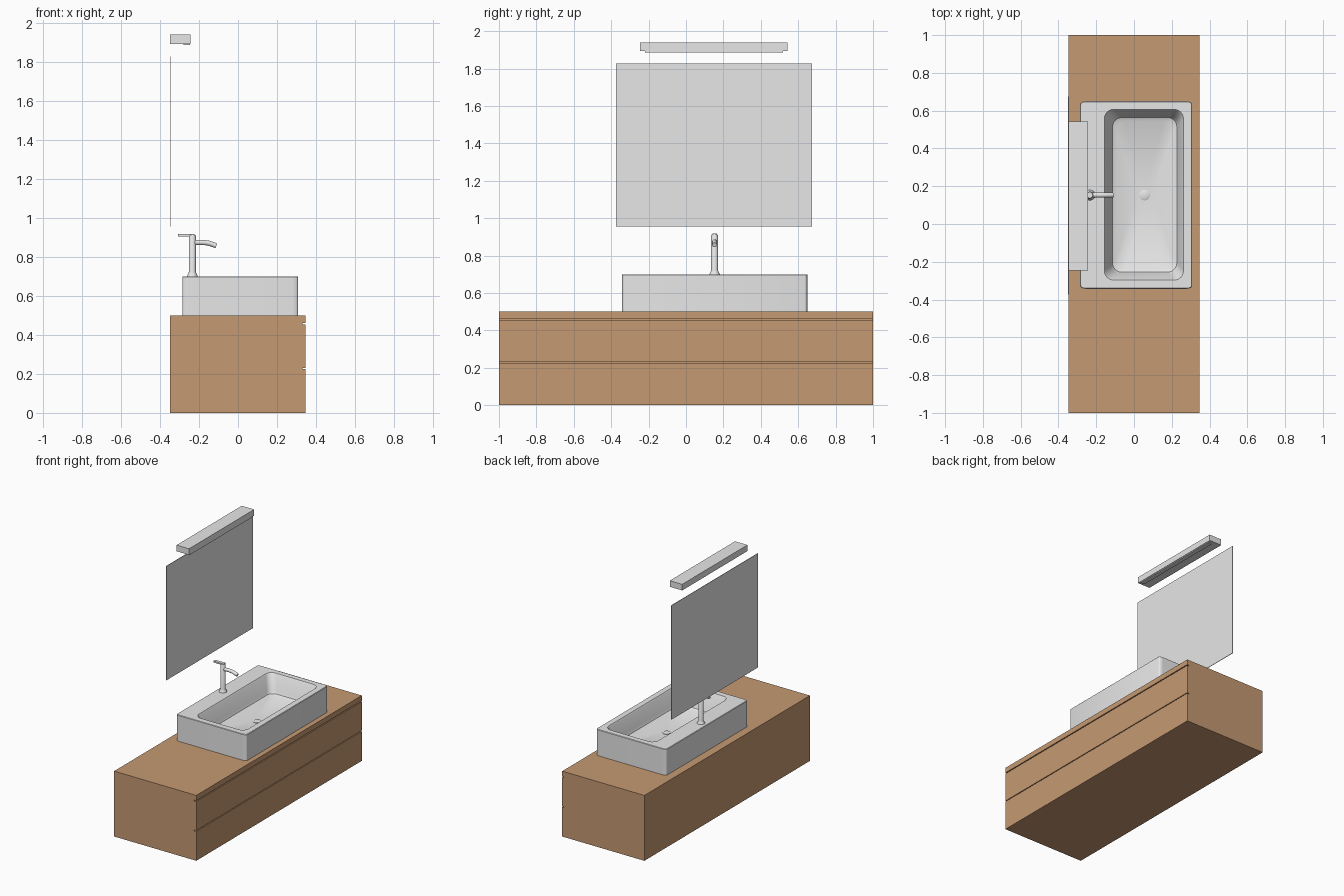
import bpy, bmesh, math
from mathutils import Vector

if "Cube" in bpy.data.objects:
    bpy.data.objects.remove(bpy.data.objects["Cube"])


def material(name, rgb):
    m = bpy.data.materials.new(name)
    m.diffuse_color = (*rgb, 1)
    m.use_nodes = True
    m.node_tree.nodes["Principled BSDF"].inputs["Base Color"].default_value = m.diffuse_color
    return m


WOOD = material("warm_wood", (0.56, 0.32, 0.17))
GREY = material("pale_grey", (0.8, 0.8, 0.8))
CY = 0.153  # shared centre line of basin, tap, mirror and lamp


def finish(name, bm, mat, smooth=False):
    bmesh.ops.recalc_face_normals(bm, faces=bm.faces)
    me = bpy.data.meshes.new(name)
    bm.to_mesh(me)
    bm.free()
    me.materials.append(mat)
    ob = bpy.data.objects.new(name, me)
    bpy.context.collection.objects.link(ob)
    if smooth:
        bpy.ops.object.select_all(action='DESELECT')
        ob.select_set(True)
        bpy.context.view_layer.objects.active = ob
        bpy.ops.object.shade_smooth_by_angle(angle=math.radians(35))
    return ob


def box(name, lo, hi, mat):
    bm = bmesh.new()
    bmesh.ops.create_cube(bm, size=1)
    for v in bm.verts:
        v.co = [(a + b) / 2 + c * (b - a) for a, b, c in zip(lo, hi, v.co)]
    return finish(name, bm, mat)


def loft(name, rings, mat):
    """Skin a list of equal-length point rings and cap both ends."""
    bm = bmesh.new()
    loops = [[bm.verts.new(p) for p in r] for r in rings]
    n = len(loops[0])
    for a, b in zip(loops, loops[1:]):
        for i in range(n):
            j = (i + 1) % n
            bm.faces.new((a[i], a[j], b[j], b[i]))
    bm.faces.new(loops[0][::-1])
    bm.faces.new(loops[-1])
    return finish(name, bm, mat, True)


def rounded_rect(x0, x1, y0, y1, z, rx, ry, seg=6):
    pts = []
    for k, (cx, cy) in enumerate([(x1 - rx, y1 - ry), (x0 + rx, y1 - ry),
                                  (x0 + rx, y0 + ry), (x1 - rx, y0 + ry)]):
        for s in range(seg + 1):
            a = math.pi / 2 * (k + s / seg)
            pts.append((cx + rx * math.cos(a), cy + ry * math.sin(a), z))
    return pts


def lathe(name, x, y, profile, mat, n=24):
    return loft(name, [[(x + r * math.cos(2 * math.pi * i / n),
                         y + r * math.sin(2 * math.pi * i / n), z)
                        for i in range(n)] for r, z in profile], mat)


def tube_xz(name, path, mat, n=16):
    """Round tube following (x, z, radius) points in the plane y = CY."""
    rings = []
    for k, (x, z, r) in enumerate(path):
        a, b = path[max(k - 1, 0)], path[min(k + 1, len(path) - 1)]
        t = Vector((b[0] - a[0], 0, b[1] - a[1])).normalized()
        up = Vector((-t.z, 0, t.x))
        rings.append([Vector((x, CY, z)) + up * r * math.sin(2 * math.pi * i / n)
                      + Vector((0, 1, 0)) * r * math.cos(2 * math.pi * i / n)
                      for i in range(n)])
    return loft(name, rings, mat)


# Cabinet: carcass, two drawer fronts with shadow gaps, worktop
box("cabinet_body", (-0.348, -1, 0), (0.33, 1, 0.462), WOOD)
for label, z0, z1 in (("lower", 0, 0.225), ("upper", 0.231, 0.453)):
    box(label + "_drawer_front", (0.33, -1, z0), (0.347, 1, z1), WOOD)
box("worktop", (-0.348, -1, 0.46), (0.347, 1, 0.5), WOOD)

# Basin: outer wall, flat rim, sloping bowl with filleted floor
loft("basin", [
    rounded_rect(-0.285, 0.308, -0.343, 0.65, 0.5, 0.032, 0.014),
    rounded_rect(-0.285, 0.308, -0.343, 0.65, 0.697, 0.032, 0.014),
    rounded_rect(-0.282, 0.305, -0.340, 0.647, 0.7, 0.032, 0.014),
    rounded_rect(-0.157, 0.262, -0.297, 0.607, 0.7, 0.05, 0.05),
    rounded_rect(-0.151, 0.256, -0.291, 0.601, 0.692, 0.05, 0.05),
    rounded_rect(-0.123, 0.236, -0.264, 0.573, 0.585, 0.05, 0.05),
    rounded_rect(-0.114, 0.227, -0.255, 0.564, 0.566, 0.05, 0.05),
    rounded_rect(-0.095, 0.208, -0.236, 0.545, 0.556, 0.05, 0.05),
    rounded_rect(0.02, 0.093, 0.118, 0.19, 0.547, 0.03, 0.03),
], GREY)
lathe("drain", 0.056, CY, [(0.028, 0.544), (0.028, 0.551), (0.022, 0.554)], GREY)

# Tap: flared column, curved spout, flat lever
TX = -0.234
lathe("tap_column", TX, CY, [(0.028, 0.698), (0.027, 0.704), (0.021, 0.714),
                             (0.0185, 0.722), (0.0185, 0.908), (0.016, 0.912)], GREY)
tube_xz("tap_spout", [(-0.225, 0.874, 0.013), (-0.18, 0.874, 0.013),
                      (-0.155, 0.872, 0.013), (-0.135, 0.866, 0.013),
                      (-0.111, 0.857, 0.013)], GREY)
box("tap_lever", (-0.308, CY - 0.012, 0.906), (-0.222, CY + 0.012, 0.917), GREY)

# Mirror
box("mirror", (-0.349, -0.373, 0.955), (-0.345, 0.674, 1.828), GREY)

# Lamp: housing with a shallow diffuser below its front edge
box("lamp_housing", (-0.348, -0.245, 1.893), (-0.243, 0.543, 1.94), GREY)
box("lamp_diffuser", (-0.28, -0.22, 1.886), (-0.247, 0.518, 1.895), GREY)
